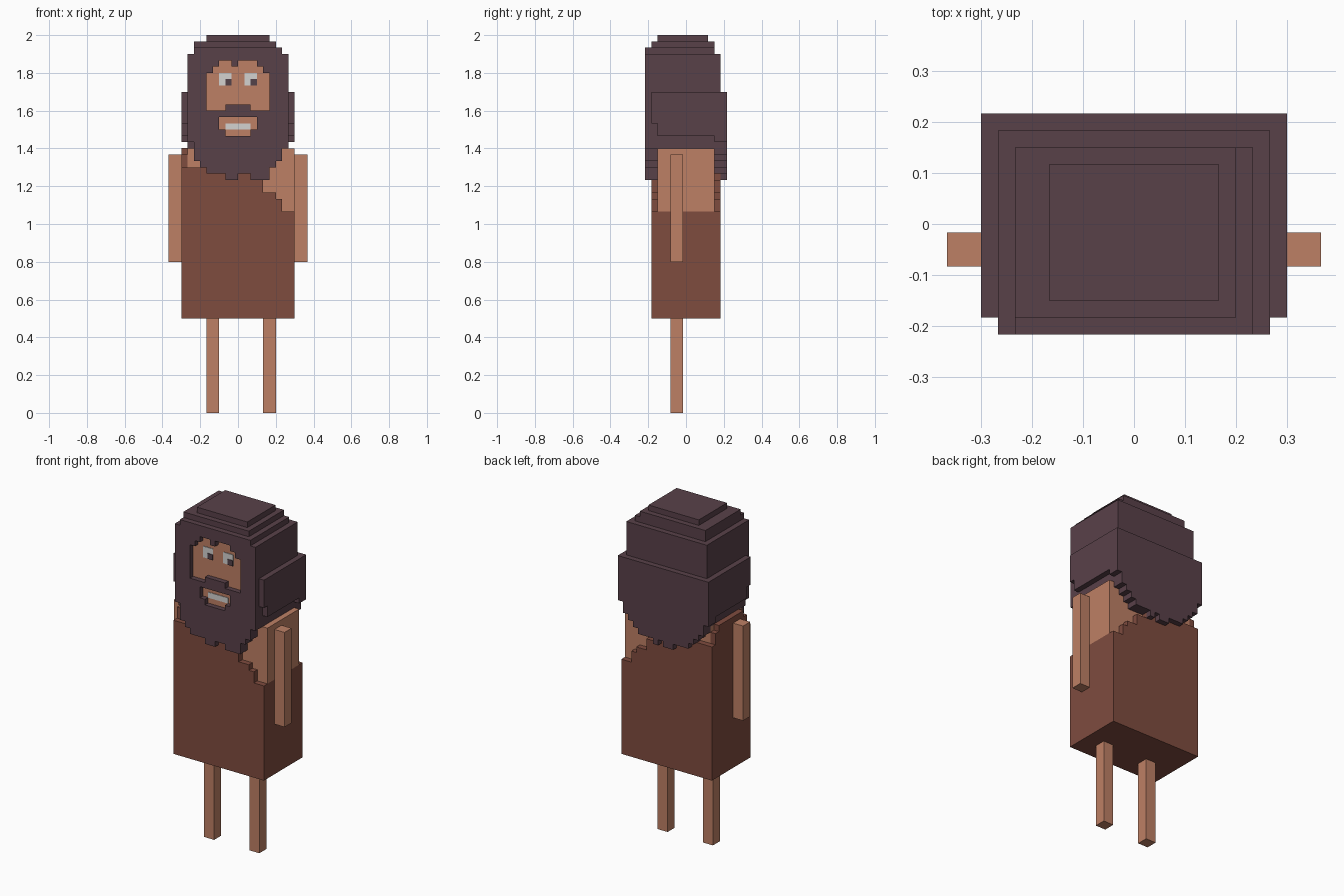
import bpy, bmesh

if "Cube" in bpy.data.objects:
    bpy.data.objects.remove(bpy.data.objects["Cube"])

U = 1 / 30  # one block of the grid


def material(name, rgb):
    """Flat colour from sRGB bytes, stored as linear."""
    m = bpy.data.materials.new(name)
    lin = [(c / 255 / 12.92) if c < 10 else ((c / 255 + 0.055) / 1.055) ** 2.4 for c in rgb]
    m.diffuse_color = (*lin, 1)
    m.use_nodes = True
    m.node_tree.nodes["Principled BSDF"].inputs["Base Color"].default_value = m.diffuse_color
    return m


HAIR = material("dark_hair", (89, 65, 73))
SKIN = material("skin", (190, 128, 101))
CLOTH = material("brown_cloth", (127, 76, 63))
WHITE = material("off_white", (212, 210, 208))
PUPIL = material("pupil", (84, 66, 74))


def box(x0, x1, y0, y1, z0, z1):
    """Rectangular solid as an outline plus a depth range."""
    return [(x0, z0), (x1, z0), (x1, z1), (x0, z1)], y0, y1


def panel(x0, bottoms, tops, y0, y1):
    """Stepped solid: one bottom and one top height per block column."""
    low, high = [], []
    for i, (b, t) in enumerate(zip(bottoms, tops)):
        low += [(x0 + i, b), (x0 + i + 1, b)]
        high += [(x0 + i, t), (x0 + i + 1, t)]
    pts = low + high[::-1]
    clean = [p for i, p in enumerate(pts) if p != pts[i - 1]]
    return clean, y0, y1


def build(name, mat, solids):
    bm = bmesh.new()
    for outline, y0, y1 in solids:
        face = bm.faces.new([bm.verts.new((x * U, y0 * U, z * U)) for x, z in outline])
        ext = bmesh.ops.extrude_face_region(bm, geom=[face], use_keep_orig=True)
        verts = [v for v in ext["geom"] if isinstance(v, bmesh.types.BMVert)]
        bmesh.ops.translate(bm, verts=verts, vec=(0, (y1 - y0) * U, 0))
    bmesh.ops.dissolve_limit(bm, angle_limit=0.01, verts=bm.verts, edges=bm.edges)
    bmesh.ops.recalc_face_normals(bm, faces=bm.faces)
    me = bpy.data.meshes.new(name)
    bm.to_mesh(me)
    bm.free()
    me.materials.append(mat)
    ob = bpy.data.objects.new(name, me)
    bpy.context.collection.objects.link(ob)
    return ob


# Legs and arms
build("left_leg", SKIN, [box(-5, -3, -2.5, -0.5, 0, 15)])
build("right_leg", SKIN, [box(4, 6, -2.5, -0.5, 0, 15)])
build("left_arm", SKIN, [box(-11, -9, -2.5, -0.5, 24, 41)])
build("right_arm", SKIN, [box(9, 11, -2.5, -0.5, 24, 41)])

# Bare chest and shoulder above the one-shoulder tunic
build("torso", SKIN, [box(-8, 9, -4.5, 4.5, 32, 42)])
neckline = [39] * 4 + [38] * 7 + [37] * 2 + [35, 35, 34, 32, 32]
build("tunic", CLOTH, [
    panel(-9, [15] * 18, neckline, -5.5, -4.5),
    panel(-9, [15] * 18, neckline, 4.5, 5.5),
    box(-9, 9, -4.5, 4.5, 15, 32),
    box(-9, -8, -4.5, 4.5, 32, 41),
    box(-9, -7, -3.5, 3.5, 41, 42.1),
])

# Hair: head block, stepped crown, side locks and back
back_half = [43, 41, 40, 39, 38, 38, 38, 37, 37]
solids = [
    box(-8, 8, -5.5, 5.5, 42, 57),
    box(-7, 7, -6.5, 4.5, 57, 58),
    box(-7, 6, -5.5, 4.5, 58, 59),
    box(-5, 5, -4.5, 3.5, 59, 60),
    panel(-9, back_half + [38] + back_half[-2::-1], [51] * 18, 4.5, 6.5),
]
for x in (-9, 8):
    solids += [box(x, x + 1, -4.5, 6.5, 44, 51), box(x, x + 1, -5.5, -4.5, 46, 51)]
build("hair", HAIR, solids)

# Fringe arching over the face
arch = [54, 55, 56, 56, 55, 56, 56, 56, 55, 54]
build("fringe", HAIR, [panel(-8, [48] * 3 + arch + [48] * 3, [57] * 16, -6.5, -5.5)])

# Moustache band with the mouth opening below it
build("moustache", HAIR, [panel(-8, [44] * 5 + [47] * 6 + [44] * 5,
                                [48] * 6 + [49] * 4 + [48] * 6, -6.5, -5.5)])

# Beard with a ragged lower edge
edge = [43, 40, 39, 38, 38, 38, 37, 37, 38, 38, 37, 37, 37, 39, 40, 42]
build("beard", HAIR, [panel(-8, edge, [44] * 5 + [45] + [44] * 4 + [45] + [44] * 5, -6.5, -4.5)])

# Face and mouth skin, teeth, eyes and pupils as thin plates
build("face", SKIN, [box(-5.5, 5.5, -5.6, -5.5, 43.5, 56.5)])
build("teeth", WHITE, [box(-2, 2, -5.7, -5.6, 45, 46)])
for side, x in (("left", -3), ("right", 1)):
    build(side + "_eye", WHITE, [
        panel(x, [52, 52.01], [54, 53.99], -5.7, -5.6)])
    build(side + "_pupil", PUPIL, [box(x + 1, x + 2, -5.8, -5.7, 52, 53)])
